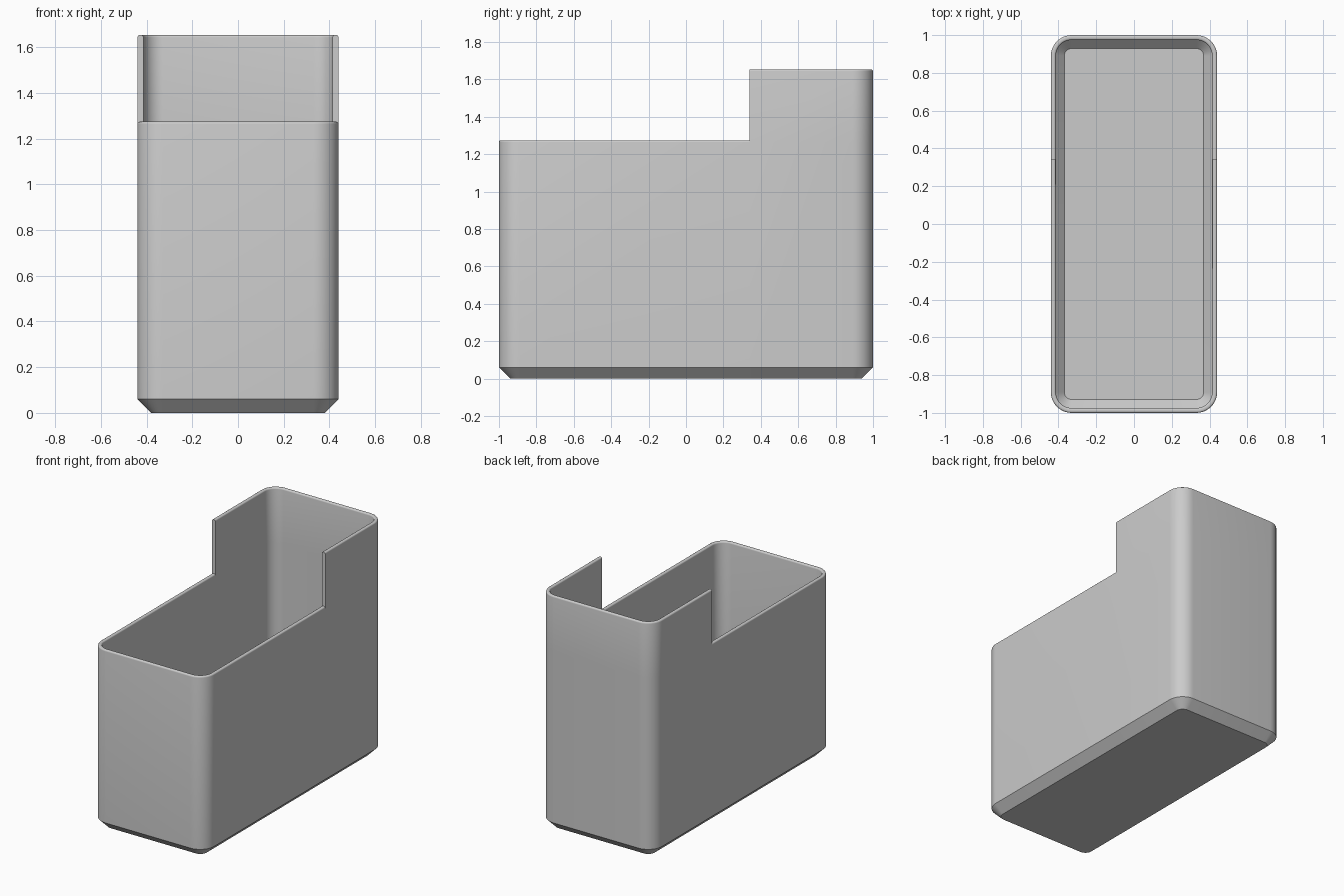
import bpy, bmesh
from math import sin, cos, pi

if "Cube" in bpy.data.objects:
    bpy.data.objects.remove(bpy.data.objects["Cube"], do_unlink=True)

HALF_W, HALF_D, RADIUS = 0.44, 1.0, 0.11
LOW, HIGH, STEP_Y = 1.274, 1.653, 0.34
WALL, FLOOR, CHAMFER, FILLET = 0.026, 0.026, 0.06, 0.01
ARC = 10

# Perimeter columns: corner centre sign, angle and whether the rim is high
columns = []
for start, sx, sy in ((0, 1, 1), (pi / 2, -1, 1), (pi, -1, -1), (3 * pi / 2, 1, -1)):
    for i in range(ARC + 1):
        columns.append((sx, sy, start + i / ARC * pi / 2, sy > 0))
    if start == pi / 2:
        columns += [(-1, 0, pi, True), (-1, 0, pi, False)]
columns += [(1, 0, 0, False), (1, 0, 0, True)]


def point(column, inset, z):
    sx, sy, angle, _ = column
    r = RADIUS - inset
    x = sx * (HALF_W - RADIUS) + r * cos(angle)
    y = sy * (HALF_D - RADIUS) + r * sin(angle) if sy else STEP_Y
    return x, y, z


def profile(high):
    """Wall section as (inset, z), from outer base over the rim to the floor."""
    top = HIGH if high else LOW
    base = top - FILLET
    arc = [(FILLET * (1 - cos(a)), base + FILLET * sin(a))
           for a in (0, pi / 8, pi / 4, 3 * pi / 8, pi / 2)]
    rim = arc + [(WALL - d, z) for d, z in reversed(arc)]
    knee = CHAMFER + WALL * 0.414
    return ([(CHAMFER, 0), (0, CHAMFER), (0, LOW - FILLET)] + rim +
            [(WALL, LOW - FILLET), (WALL, knee), (WALL + knee - FLOOR, FLOOR)])


# Bin shell: sweep the wall section round the perimeter
bm = bmesh.new()
shared = {}


def vert(co):
    key = tuple(round(c, 4) for c in co)
    if key not in shared:
        shared[key] = bm.verts.new(co)
    return shared[key]


def face(verts):
    unique = list(dict.fromkeys(verts))
    if len(unique) > 2 and not bm.faces.get(unique):
        bm.faces.new(unique)


grid = [[vert(point(c, d, z)) for d, z in profile(c[3])] for c in columns]
for a, b in zip(grid, grid[1:] + grid[:1]):
    for k in range(len(a) - 1):
        face((a[k], b[k], b[k + 1], a[k + 1]))
face([col[0] for col in reversed(grid)])   # underside
face([col[-1] for col in grid])            # inner floor
bmesh.ops.recalc_face_normals(bm, faces=bm.faces)

mesh = bpy.data.meshes.new("storage_bin")
bm.to_mesh(mesh)
bm.free()
bin_obj = bpy.data.objects.new("storage_bin", mesh)
bpy.context.collection.objects.link(bin_obj)

# Plain grey plastic
grey = bpy.data.materials.new("light_grey")
grey.use_nodes = True
colour = (0.6, 0.6, 0.6, 1)
grey.diffuse_color = colour
grey.node_tree.nodes["Principled BSDF"].inputs["Base Color"].default_value = colour
mesh.materials.append(grey)

# Smooth corners, crisp chamfer and step edges
bpy.ops.object.select_all(action="DESELECT")
bin_obj.select_set(True)
bpy.context.view_layer.objects.active = bin_obj
bpy.ops.object.shade_smooth_by_angle(angle=pi / 6)
